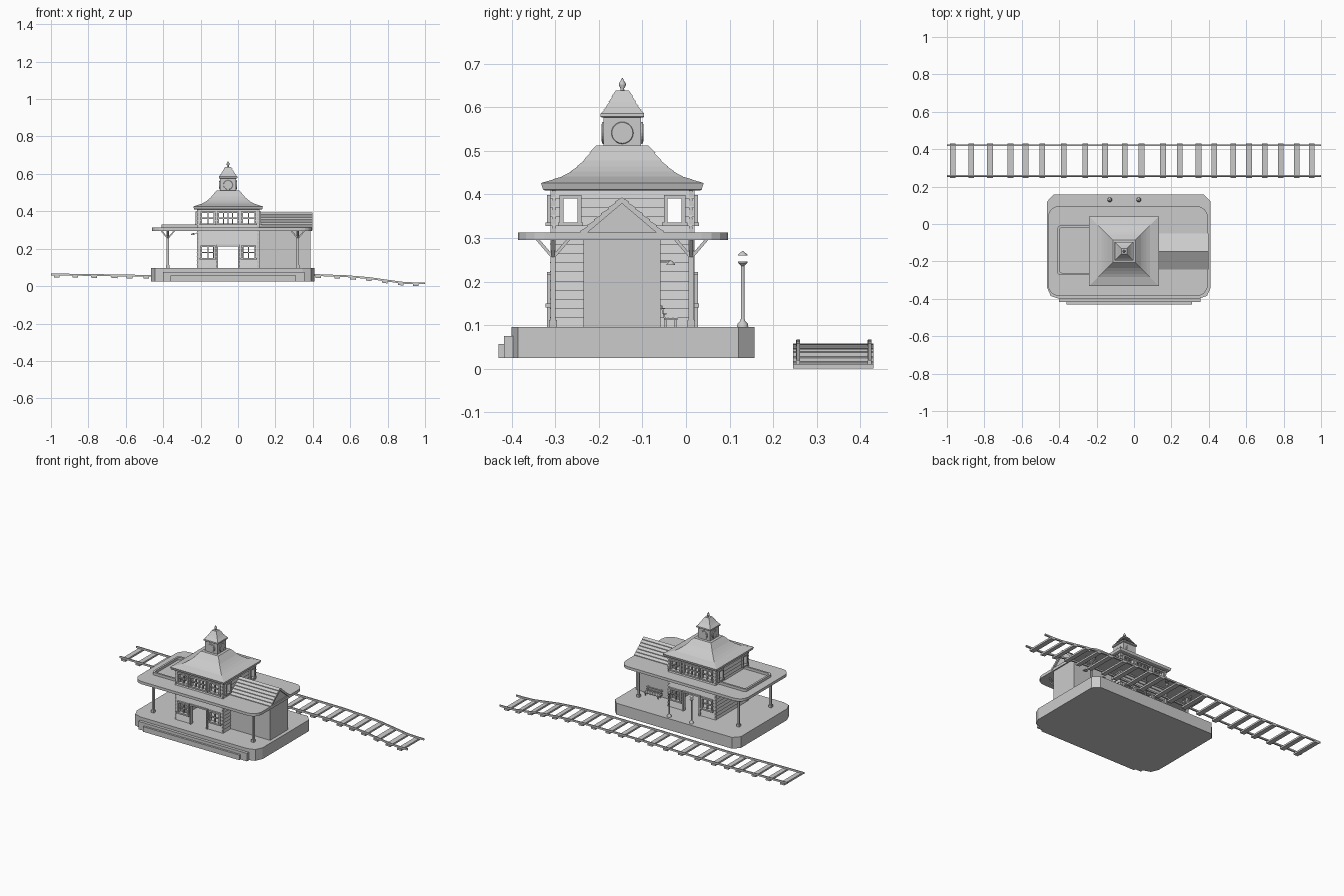
import bpy, bmesh, math
from mathutils import Vector, Matrix

if "Cube" in bpy.data.objects:
    bpy.data.objects.remove(bpy.data.objects["Cube"])

CX, CY = -0.053, -0.146          # centre of the main building


def finish(bm, name, smooth=False):
    bmesh.ops.recalc_face_normals(bm, faces=bm.faces)
    me = bpy.data.meshes.new(name)
    bm.to_mesh(me)
    bm.free()
    ob = bpy.data.objects.new(name, me)
    bpy.context.collection.objects.link(ob)
    if smooth:
        bpy.ops.object.select_all(action='DESELECT')
        ob.select_set(True)
        bpy.context.view_layer.objects.active = ob
        bpy.ops.object.shade_smooth_by_angle(angle=math.radians(40))
    return ob


def loft(bm, rings, caps=True):
    vs = [[bm.verts.new(p) for p in r] for r in rings]
    n = len(vs[0])
    for a, b in zip(vs, vs[1:]):
        for i in range(n):
            bm.faces.new((a[i], a[(i + 1) % n], b[(i + 1) % n], b[i]))
    if caps:
        bm.faces.new(vs[0][::-1])
        bm.faces.new(vs[-1])


def box(bm, x0, x1, y0, y1, z0, z1):
    loft(bm, [[(x0, y0, z), (x1, y0, z), (x1, y1, z), (x0, y1, z)] for z in (z0, z1)])


def beam(bm, p, q, w, d):
    # square bar between two points
    p, q = Vector(p), Vector(q)
    rot = (q - p).to_track_quat('Z', 'Y').to_matrix()
    loft(bm, [[c + rot @ Vector((sx * w / 2, sy * d / 2, 0)) for sx, sy in
               ((-1, -1), (1, -1), (1, 1), (-1, 1))] for c in (p, q)])


def slab(bm, pts, z0, z1):
    loft(bm, [[(x, y, z) for x, y in pts] for z in (z0, z1)])


def lathe(bm, x, y, prof, n=12):
    loft(bm, [[(x + r * math.cos(2 * math.pi * i / n), y + r * math.sin(2 * math.pi * i / n), z)
               for i in range(n)] for r, z in prof])


def rounded(x0, x1, y0, y1, r, n=4):
    pts = []
    for k, (cx, cy) in enumerate(((x1 - r, y1 - r), (x0 + r, y1 - r), (x0 + r, y0 + r), (x1 - r, y0 + r))):
        pts += [(cx + r * math.cos(math.pi / 2 * (k + i / n)), cy + r * math.sin(math.pi / 2 * (k + i / n)))
                for i in range(n + 1)]
    return pts


# platform and front steps
bm = bmesh.new()
slab(bm, [(-0.40, -0.40), (0.345, -0.40), (0.39, -0.385), (0.41, -0.34), (0.41, 0.12), (0.375, 0.157),
          (-0.43, 0.157), (-0.465, 0.12), (-0.465, -0.34), (-0.445, -0.385)], 0.025, 0.096)
finish(bm, "platform")
bm = bmesh.new()
box(bm, -0.40, 0.355, -0.418, -0.39, 0.025, 0.075)
box(bm, -0.36, 0.31, -0.43, -0.41, 0.025, 0.057)
finish(bm, "front_steps")

# canopy with raised rim on the left
bm = bmesh.new()
slab(bm, rounded(-0.46, 0.395, -0.385, 0.096, 0.06), 0.295, 0.312)
finish(bm, "canopy")
bm = bmesh.new()
o, i = rounded(-0.41, -0.20, -0.273, -0.008, 0.018), rounded(-0.398, -0.212, -0.261, -0.02, 0.012)
ring = [[(x, y, z) for x, y in p] for p, z in ((o, 0.31), (o, 0.328), (i, 0.328), (i, 0.31))]
loft(bm, ring, caps=False)
finish(bm, "canopy_rim")

# canopy posts with braces
bm = bmesh.new()
for x in (-0.375, 0.32):
    for y in (-0.305, 0.012):
        box(bm, x - 0.006, x + 0.006, y - 0.006, y + 0.006, 0.095, 0.297)
        box(bm, x - 0.009, x + 0.009, y - 0.009, y + 0.009, 0.095, 0.112)
        for dx, dy in ((1, 0), (-1, 0), (0, 1), (0, -1)):
            beam(bm, (x, y, 0.255), (x + dx * 0.036, y + dy * 0.036, 0.297), 0.007, 0.007)
finish(bm, "canopy_posts")


# clapboard walls with openings and window frames
def wall(name, axis, pos, out, a0, a1, openings):
    z0, z1, rows = 0.095, 0.412, 15
    P = (lambda a, d, z: (a, pos + out * d, z)) if axis == 'x' else (lambda a, d, z: (pos + out * d, a, z))

    def bar(bm, a, b, zl, zh, d0, dl, dh):
        loft(bm, [[P(a, d0, z), P(b, d0, z), P(b, d, z), P(a, d, z)] for z, d in ((zl, dl), (zh, dh))])
    bm, fr = bmesh.new(), bmesh.new()
    h = (z1 - z0) / rows
    for r in range(rows):
        lo = z0 + r * h
        cuts = sorted({lo, lo + h} | {z for op in openings for z in op[2:4] if lo < z < lo + h})
        for zl, zh in zip(cuts, cuts[1:]):
            zm, a = (zl + zh) / 2, a0
            dl, dh = (0.001 - 0.006 * (z - lo) / h for z in (zl, zh))
            for op in sorted(o for o in openings if o[2] < zm < o[3]):
                bar(bm, a, op[0], zl, zh, -0.012, dl, dh)
                a = op[1]
            bar(bm, a, a1, zl, zh, -0.012, dl, dh)
    for a, b, zl, zh, nx, nz in openings:
        w, d = 0.009, 0.008
        for s, e in ((a - w, a), (b, b + w)):
            bar(fr, s, e, zl, zh, -0.014, d, d)
        bar(fr, a - w, b + w, zh, zh + w, -0.014, d, d)
        if nx:
            bar(fr, a - w - 0.004, b + w + 0.004, zl - w, zl, -0.014, d + 0.003, d + 0.003)
        for k in range(1, nx):
            c = a + (b - a) * k / nx
            bar(fr, c - 0.003, c + 0.003, zl, zh, -0.008, 0.002, 0.002)
        for k in range(1, nz):
            c = zl + (zh - zl) * k / nz
            bar(fr, a, b, c - 0.003, c + 0.003, -0.008, 0.002, 0.002)
    finish(bm, name + "_wall")
    finish(fr, name + "_frames")


face = [(-0.192, -0.13, 0.336, 0.39, 2, 2), (-0.102, -0.004, 0.336, 0.39, 4, 2), (0.026, 0.088, 0.336, 0.39, 2, 2),
        (-0.192, -0.13, 0.15, 0.208, 2, 2), (0.026, 0.088, 0.15, 0.208, 2, 2), (-0.106, 0.0, 0.095, 0.213, 0, 0)]
side = [(-0.281, -0.249, 0.336, 0.39, 1, 1), (-0.042, -0.01, 0.336, 0.39, 1, 1)]
wall("front", 'x', -0.311, -1, -0.22, 0.114, face)
wall("back", 'x', 0.019, 1, -0.22, 0.114, face)
wall("left", 'y', -0.22, -1, -0.311, 0.019, side)
wall("right", 'y', 0.114, 1, -0.311, 0.019, side)


# square roofs with shingle courses
def hip(name, curve, courses, base):
    bm, rings = bmesh.new(), list(base)
    for k in range(courses):
        for t, lip in ((k / courses, 0.0025), ((k + 1) / courses, 0)):
            f = t * (len(curve) - 1)
            j = min(int(f), len(curve) - 2)
            (h0, z0), (h1, z1) = curve[j], curve[j + 1]
            rings.append((h0 + (h1 - h0) * (f - j) + lip, z0 + (z1 - z0) * (f - j)))
    loft(bm, [[(CX + sx * h, CY + sy * h, z) for sx, sy in ((-1, -1), (1, -1), (1, 1), (-1, 1))] for h, z in rings])
    finish(bm, name)


hip("main_roof", [(0.184, 0.426), (0.128, 0.444), (0.092, 0.472), (0.06, 0.512)], 7, [(0.178, 0.409), (0.182, 0.411)])
bm = bmesh.new()
box(bm, CX - 0.043, CX + 0.043, CY - 0.043, CY + 0.043, 0.505, 0.58)
finish(bm, "clock_tower")
hip("tower_roof", [(0.047, 0.586), (0.033, 0.605), (0.015, 0.638)], 5, [(0.047, 0.576), (0.05, 0.578)])
bm = bmesh.new()
lathe(bm, CX, CY, [(0.005, 0.635), (0.004, 0.643), (0.008, 0.65), (0.008, 0.654), (0.003, 0.662), (0.001, 0.667)], 8)
finish(bm, "finial", True)

# clock dials on all four faces of the tower
bm = bmesh.new()
for k in range(4):
    m = Matrix.Translation((CX, CY, 0.541)) @ Matrix.Rotation(k * math.pi / 2, 4, 'Z') @ \
        Matrix.Translation((0, -0.044, 0)) @ Matrix.Rotation(math.pi / 2, 4, 'X')
    bmesh.ops.create_cone(bm, cap_ends=True, segments=20, radius1=0.026, radius2=0.024, depth=0.006, matrix=m)
    bmesh.ops.create_cone(bm, cap_ends=True, segments=20, radius1=0.02, radius2=0.02, depth=0.008, matrix=m)
finish(bm, "clock_dials")

# side wing with gable roof
YC = -0.147
bm = bmesh.new()
gable = [(YC - 0.088, 0.095), (YC + 0.088, 0.095), (YC + 0.088, 0.308), (YC, 0.382), (YC - 0.088, 0.308)]
loft(bm, [[(x, y, z) for y, z in gable] for x in (0.105, 0.388)])
finish(bm, "side_wing")
bm = bmesh.new()
for s in (-1, 1):
    for k in range(6):
        u0, u1 = k / 6, (k + 1) / 6
        prof = [(0.096 * (1 - u), 0.304 + 0.081 * u + dz) for u, dz in
                ((u0, -0.006), (u1, -0.006), (u1, 0.008), (u0, 0.012))]
        loft(bm, [[(x, YC + s * y, z) for y, z in prof] for x in (0.114, 0.397)])
finish(bm, "wing_roof")

# platform lamps: post, dish and cap
for n, x in (("left", -0.13), ("right", 0.025)):
    bm = bmesh.new()
    y = 0.13
    lathe(bm, x, y, [(0.013, 0.095), (0.012, 0.103), (0.006, 0.109), (0.004, 0.115), (0.004, 0.236),
                     (0.011, 0.243), (0.011, 0.246), (0.004, 0.246)])
    lathe(bm, x, y, [(0.011, 0.26), (0.01, 0.263), (0.003, 0.268), (0.001, 0.27)])
    finish(bm, n + "_lamp", True)

# wall lamps on brackets
bm = bmesh.new()
for x, y, z, wx, wy in ((0.19, -0.035, 0.24, 0.19, -0.06), (0.32, -0.035, 0.24, 0.32, -0.06),
                        (-0.242, CY, 0.275, -0.218, CY)):
    lathe(bm, x, y, [(0.011, z - 0.002), (0.009, z + 0.002), (0.002, z + 0.008)], 10)
    beam(bm, (wx, wy, z + 0.008), (x, y, z + 0.008), 0.003, 0.003)
finish(bm, "wall_lamps")

# bench behind the wing
bm = bmesh.new()
bx0, bx1 = 0.20, 0.31
for k in range(3):
    y = -0.051 + k * 0.011
    box(bm, bx0, bx1, y, y + 0.009, 0.112, 0.116)
for z in (0.122, 0.134):
    beam(bm, (bx0, -0.045 - (z - 0.11) * 0.3, z + 0.004), (bx1, -0.045 - (z - 0.11) * 0.3, z + 0.004), 0.008, 0.003)
for x in (bx0 + 0.01, bx1 - 0.01):
    beam(bm, (x, -0.048, 0.112), (x, -0.056, 0.145), 0.004, 0.004)
    for y in (-0.047, -0.024):
        beam(bm, (x, y, 0.095), (x, y, 0.113), 0.004, 0.004)
finish(bm, "bench")

# railway track following a gentle slope
PATH = [(-1, 0.057), (-0.8, 0.055), (-0.6, 0.051), (-0.45, 0.05), (0, 0.055), (0.42, 0.054),
        (0.58, 0.048), (0.7, 0.038), (0.8, 0.024), (0.88, 0.013), (0.94, 0.010), (1, 0.010)]


def track_z(x):
    for (xa, za), (xb, zb) in zip(PATH, PATH[1:]):
        if xa <= x <= xb:
            return za + (zb - za) * (x - xa) / (xb - xa), (zb - za) / (xb - xa)


bm = bmesh.new()
for y in (0.257, 0.421):
    loft(bm, [[(x, y - 0.005, z), (x, y + 0.005, z), (x, y + 0.004, z + 0.01), (x, y - 0.004, z + 0.01)]
              for x, z in PATH])
finish(bm, "rails")
bm = bmesh.new()
for x in (-.97, -.87, -.77, -.66, -.58, -.49, -.375, -.26, -.155, -.05, .04, .155, .245, .345,
          .43, .53, .615, .70, .785, .87, .95):
    z, s = track_z(x)
    w = 0.015
    loft(bm, [[(x - w, y, z - 0.01 - s * w), (x + w, y, z - 0.01 + s * w), (x + w, y, z + 0.001 + s * w),
               (x - w, y, z + 0.001 - s * w)] for y in (0.245, 0.43)])
finish(bm, "sleepers")
